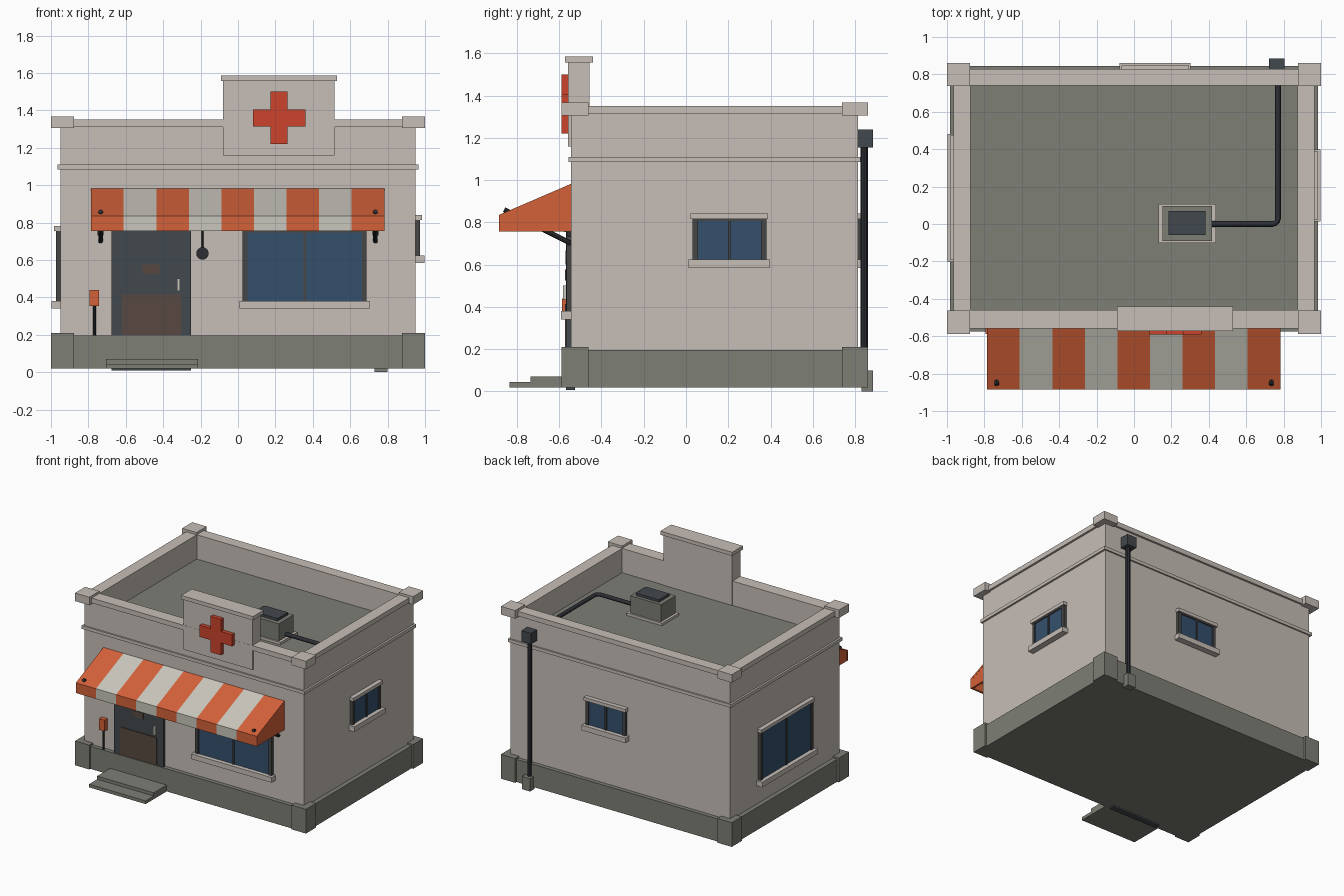
import bpy, bmesh, math
from mathutils import Vector

if "Cube" in bpy.data.objects:
    bpy.data.objects.remove(bpy.data.objects["Cube"])


def srgb(r, g, b):
    return tuple(((c / 255 + 0.055) / 1.055) ** 2.4 if c > 10 else c / 3295 for c in (r, g, b)) + (1,)


def material(name, *rgb):
    m = bpy.data.materials.new(name)
    m.diffuse_color = srgb(*rgb)
    m.use_nodes = True
    m.node_tree.nodes["Principled BSDF"].inputs["Base Color"].default_value = m.diffuse_color
    return m


STONE = material("warm stone", 198, 190, 183)
GREY = material("concrete grey", 125, 126, 117)
ORANGE = material("awning orange", 212, 97, 57)
RED = material("cross red", 204, 68, 45)
CREAM = material("awning cream", 200, 198, 188)
GLASS = material("window blue", 52, 80, 108)
CHAR = material("door charcoal", 66, 72, 77)
BROWN = material("kick plate brown", 88, 73, 65)
BLACK = material("pipe black", 44, 47, 52)
FRAME = material("frame grey", 70, 70, 70)


def finish(name, bm, mat):
    bmesh.ops.recalc_face_normals(bm, faces=bm.faces)
    me = bpy.data.meshes.new(name)
    bm.to_mesh(me)
    bm.free()
    me.materials.append(mat)
    ob = bpy.data.objects.new(name, me)
    bpy.context.collection.objects.link(ob)
    return ob


def box(name, x, y, z, mat):
    """Box from (min, max) ranges."""
    bm = bmesh.new()
    bmesh.ops.create_cube(bm, size=1)
    for v in bm.verts:
        v.co = [(r[0] + r[1]) / 2 + c * (r[1] - r[0]) for r, c in zip((x, y, z), v.co)]
    return finish(name, bm, mat)


def prism(name, profile, x0, x1, mat):
    """Extrude a (y, z) profile along x."""
    bm = bmesh.new()
    f = bm.faces.new([bm.verts.new((x0, y, z)) for y, z in profile])
    ext = bmesh.ops.extrude_face_region(bm, geom=[f])["geom"]
    bmesh.ops.translate(bm, vec=(x1 - x0, 0, 0), verts=[g for g in ext if isinstance(g, bmesh.types.BMVert)])
    return finish(name, bm, mat)


def rod(name, a, b, r, mat, sides=8):
    """Cylinder between two points."""
    a, b = Vector(a), Vector(b)
    bm = bmesh.new()
    bmesh.ops.create_cone(bm, cap_ends=True, segments=sides, radius1=r, radius2=r, depth=(b - a).length)
    rot = (b - a).to_track_quat('Z', 'Y').to_matrix()
    for v in bm.verts:
        v.co = rot @ v.co + (a + b) / 2
    return finish(name, bm, mat)


# Main walls, roof deck and plinth
FRONT, BACK, SIDE, ROOF = -0.543, 0.813, 0.95, 1.16
box("walls", (-SIDE, SIDE), (FRONT, BACK), (0.1, ROOF - 0.01), STONE)
box("roof_deck", (-0.9, 0.9), (-0.5, 0.77), (ROOF - 0.03, ROOF), GREY)
box("plinth", (-0.985, 0.985), (-0.575, 0.845), (0.02, 0.197), GREY)
box("trim_band", (-0.965, 0.965), (-0.555, 0.825), (1.085, 1.11), STONE)

# Parapet walls with coping, and corner blocks
for name, o, z0, z1 in (("parapet", 0, 1.14, 1.32), ("coping", 0.016, 1.312, 1.35)):
    for side, s in (("left", -1), ("right", 1)):
        box(f"{name}_{side}", sorted((s * 0.875, s * (SIDE + o))), (FRONT - o, BACK + o), (z0, z1), STONE)
    box(f"{name}_front", (-0.875, 0.875), (FRONT - o, -0.46), (z0, z1), STONE)
    box(f"{name}_back", (-0.875, 0.875), (0.74, BACK + o), (z0, z1), STONE)
for s in (-1, 1):
    for y in ((-0.588, -0.462), (0.738, 0.862)):
        x = sorted((s * 0.876, s * 1.0))
        box("corner_cap", x, y, (1.305, 1.368), STONE)
        box("plinth_corner", x, y, (0.02, 0.21), GREY)

# Raised sign panel with cross
box("sign_panel", (-0.08, 0.515), (-0.558, -0.456), (1.16, 1.56), STONE)
box("sign_cap", (-0.092, 0.53), (-0.572, -0.44), (1.557, 1.586), STONE)
bm = bmesh.new()
a, b = 0.045, 0.14
outline = [(a, a), (a, b), (-a, b), (-a, a), (-b, a), (-b, -a),
           (-a, -a), (-a, -b), (a, -b), (a, -a), (b, -a), (b, a)]
face = bm.faces.new([bm.verts.new((0.22 + x, -0.59, 1.36 + z)) for x, z in outline])
ext = bmesh.ops.extrude_face_region(bm, geom=[face])["geom"]
bmesh.ops.translate(bm, vec=(0, 0.035, 0), verts=[g for g in ext if isinstance(g, bmesh.types.BMVert)])
finish("cross", bm, RED)

# Striped awning with closed ends and brackets
slab = [(FRONT, 0.983), (-0.884, 0.836), (-0.884, 0.756), (-0.868, 0.756), (-0.868, 0.826), (FRONT, 0.966)]
x0, w = -0.785, 1.567 / 9
for i in range(9):
    prism("awning_stripe", slab, x0 + i * w, x0 + (i + 1) * w, CREAM if i % 2 else ORANGE)
end = [(FRONT, 0.98), (-0.88, 0.834), (-0.88, 0.756), (FRONT, 0.756)]
for s, x in ((1, x0), (-1, x0 + 9 * w)):
    prism("awning_end", end, x + s * 0.001, x + s * 0.015, ORANGE)
    xb = -s * 0.735
    rod("awning_bracket", (xb, -0.86, 0.86), (xb, FRONT, 0.70), 0.012, BLACK)
    box("bracket_plate", (xb - 0.015, xb + 0.015), (-0.56, FRONT), (0.73, 0.78), BLACK)

# Door
box("door", (-0.675, -0.25), (-0.567, -0.525), (0.008, 0.86), CHAR)
box("kick_plate", (-0.62, -0.305), (-0.573, -0.565), (0.2, 0.415), BROWN)
box("door_plate", (-0.51, -0.42), (-0.573, -0.565), (0.525, 0.577), BROWN)
box("door_handle", (-0.326, -0.31), (-0.583, -0.565), (0.435, 0.502), CREAM)


# Windows: built on a wall plane, (u along wall, d outward)
def window(name, wall, u0, u1, z0, z1):
    def part(label, u, d, z, mat):
        if wall in ("front", "back"):
            base, s = (FRONT, -1) if wall == "front" else (BACK, 1)
            box(f"{name}_{label}", u, sorted((base + s * d[0], base + s * d[1])), z, mat)
        else:
            s = -1 if wall == "left" else 1
            box(f"{name}_{label}", sorted((s * (SIDE + d[0]), s * (SIDE + d[1]))), u, z, mat)
    m = (u0 + u1) / 2
    t = 0.026
    part("glass", (u0 + 0.01, u1 - 0.01), (-0.01, 0.015), (z0, z1), GLASS)
    for label, c in (("jamb_a", u0 + t / 2), ("jamb_b", u1 - t / 2), ("mullion", m)):
        h = 0.006 if label == "mullion" else t / 2
        part(label, (c - h, c + h), (-0.01, 0.023), (z0, z1), FRAME)
    part("head", (u0, u1), (-0.01, 0.02), (z1 - 0.008, z1), FRAME)
    part("lintel", (u0 - 0.008, u1 + 0.008), (-0.01, 0.034), (z1, z1 + 0.026), STONE)
    part("sill", (u0 - 0.017, u1 + 0.017), (-0.01, 0.048), (z0 - 0.04, z0), STONE)


window("front_window", "front", 0.025, 0.688, 0.38, 0.755)
window("right_window", "right", 0.03, 0.38, 0.625, 0.815)
window("left_window", "left", -0.185, 0.465, 0.38, 0.755)
window("back_window", "back", -0.06, 0.285, 0.625, 0.815)

# Entrance steps
box("lower_step", (-0.705, -0.215), (-0.835, -0.55), (0.02, 0.045), GREY)
box("upper_step", (-0.705, -0.215), (-0.735, -0.55), (0.04, 0.07), GREY)

# Wall lamp and post box
rod("lamp_stem", (-0.19, -0.555, 0.65), (-0.19, -0.555, 0.8), 0.005, BLACK)
rod("lamp_disc", (-0.19, -0.54, 0.635), (-0.19, -0.57, 0.635), 0.033, BLACK, 16)
rod("post", (-0.768, -0.565, 0.19), (-0.768, -0.565, 0.36), 0.008, BLACK)
box("post_box", (-0.793, -0.744), (-0.587, -0.55), (0.353, 0.44), ORANGE)

# Rooftop unit
box("unit_base", (0.132, 0.438), (-0.102, 0.108), (ROOF - 0.01, 1.18), STONE)
box("unit_body", (0.152, 0.416), (-0.09, 0.095), (1.17, 1.315), GREY)
box("unit_grille", (0.185, 0.383), (-0.058, 0.07), (1.31, 1.335), CHAR)

# Roof pipe with rounded bend
cu = bpy.data.curves.new("roof_pipe", 'CURVE')
cu.dimensions = '3D'
cu.bevel_depth = 0.015
cu.bevel_resolution = 1
cu.materials.append(BLACK)
sp = cu.splines.new('POLY')
px, pz, r = 0.77, 1.2, 0.03
path = [(0.41, 0.0)]
path += [(px - r + r * math.sin(t), r - r * math.cos(t)) for t in (0, math.pi / 6, math.pi / 3, math.pi / 2)]
path += [(px, 0.83)]
sp.points.add(len(path) - 1)
for p, (x, y) in zip(sp.points, path):
    p.co = (x, y, pz, 1)
bpy.context.collection.objects.link(bpy.data.objects.new("roof_pipe", cu))

# Rear downpipe with hopper and foot
box("hopper", (0.722, 0.805), (0.80, 0.886), (1.155, 1.24), CHAR)
rod("downpipe", (0.764, 0.843, 0.08), (0.764, 0.843, 1.16), 0.017, BLACK)
box("downpipe_foot", (0.73, 0.80), (0.83, 0.886), (0.0, 0.1), GREY)
